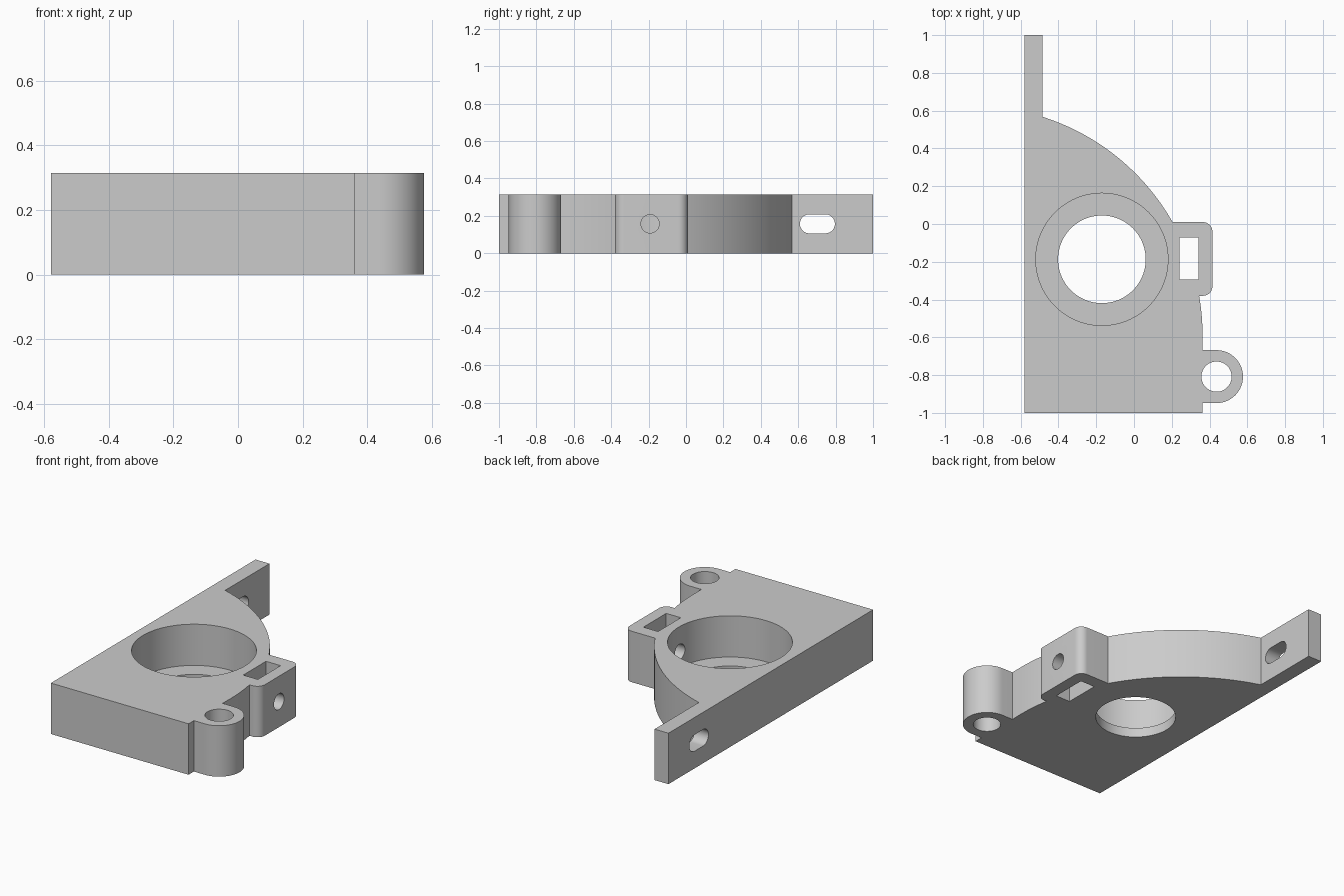
import bpy, bmesh
from math import cos, sin, pi, radians, atan2
from mathutils import Matrix, Vector

if "Cube" in bpy.data.objects:
    bpy.data.objects.remove(bpy.data.objects["Cube"])

HEIGHT = 0.315
MID = HEIGHT / 2

grey = bpy.data.materials.new("plain_grey")
grey.use_nodes = True
colour = (0.6, 0.6, 0.6, 1)
grey.diffuse_color = colour
grey.node_tree.nodes["Principled BSDF"].inputs["Base Color"].default_value = colour


def arc(cx, cy, r, start, end, n):
    """Points along an arc, angles in radians."""
    return [(cx + r * cos(start + (end - start) * i / n),
             cy + r * sin(start + (end - start) * i / n)) for i in range(n + 1)]


def circle(cx, cy, r, n=96):
    return arc(cx, cy, r, 0, 2 * pi, n)[:-1]


def prism(name, points, low, high, along_x=False):
    """Extrude a profile along z, or a (y, z) profile along x."""
    bm = bmesh.new()
    face = bm.faces.new([bm.verts.new((a, b, low)) for a, b in points])
    new = bmesh.ops.extrude_face_region(bm, geom=[face])["geom"]
    bmesh.ops.translate(bm, vec=(0, 0, high - low),
                        verts=[v for v in new if isinstance(v, bmesh.types.BMVert)])
    if along_x:
        turn = Matrix(((0, 0, 1), (1, 0, 0), (0, 1, 0)))
        bmesh.ops.transform(bm, matrix=turn.to_4x4(), verts=bm.verts)
    bmesh.ops.recalc_face_normals(bm, faces=bm.faces)
    mesh = bpy.data.meshes.new(name)
    bm.to_mesh(mesh)
    bm.free()
    mesh.materials.append(grey)
    obj = bpy.data.objects.new(name, mesh)
    bpy.context.collection.objects.link(obj)
    return obj


# Outline of the plate: wall strip, large curved edge, clamp block, lug
CX, CY, R = -0.851, -0.59, 1.214


def edge_angle(x, y):
    return atan2(y - CY, x - CX)


outline = [(-0.58, -1), (0.362, -1), (0.362, -0.948)]
outline += arc(0.437, -0.808, 0.14, -pi / 2, pi / 2, 40)
outline += [(0.362, -0.668)]
outline += arc(CX, CY, R, 0, edge_angle(0.345, -0.38), 8)
outline += arc(0.365, -0.33, 0.05, -pi / 2, 0, 12)
outline += arc(0.365, -0.04, 0.05, 0, pi / 2, 12)
outline += arc(CX, CY, R, edge_angle(0.205, 0.01), edge_angle(-0.485, 0.57), 40)
outline += [(-0.485, 1), (-0.58, 1)]
bracket = prism("bracket_plate", outline, 0, HEIGHT)

# Holes: stepped bore, lug hole, nut slot, clamp screw hole, wall slot
slot = arc(0.745, MID, 0.051, -pi / 2, pi / 2, 20)
slot += arc(0.66, MID, 0.051, pi / 2, 3 * pi / 2, 20)
nut = [(0.242, -0.295), (0.342, -0.295), (0.342, -0.072), (0.242, -0.072)]
cutters = [
    prism("bore_cutter", circle(-0.17, -0.187, 0.35), 0.06, 0.5),
    prism("through_bore_cutter", circle(-0.17, -0.187, 0.232), -0.1, 0.4),
    prism("lug_hole_cutter", circle(0.437, -0.808, 0.08, 48), -0.1, 0.5),
    prism("nut_slot_cutter", nut, -0.1, 0.5),
    prism("screw_hole_cutter", circle(-0.192, MID, 0.049, 48), 0, 0.6, True),
    prism("wall_slot_cutter", slot, -0.8, -0.3, True),
]
bpy.context.view_layer.objects.active = bracket
for cutter in cutters:
    mod = bracket.modifiers.new(cutter.name, "BOOLEAN")
    mod.operation = "DIFFERENCE"
    mod.solver = "EXACT"
    mod.object = cutter
    bpy.ops.object.modifier_apply(modifier=mod.name)
    bpy.data.objects.remove(cutter)

# Smooth curved walls with crisp edges
bpy.ops.object.select_all(action="DESELECT")
bracket.select_set(True)
bpy.ops.object.shade_smooth_by_angle(angle=radians(20))
